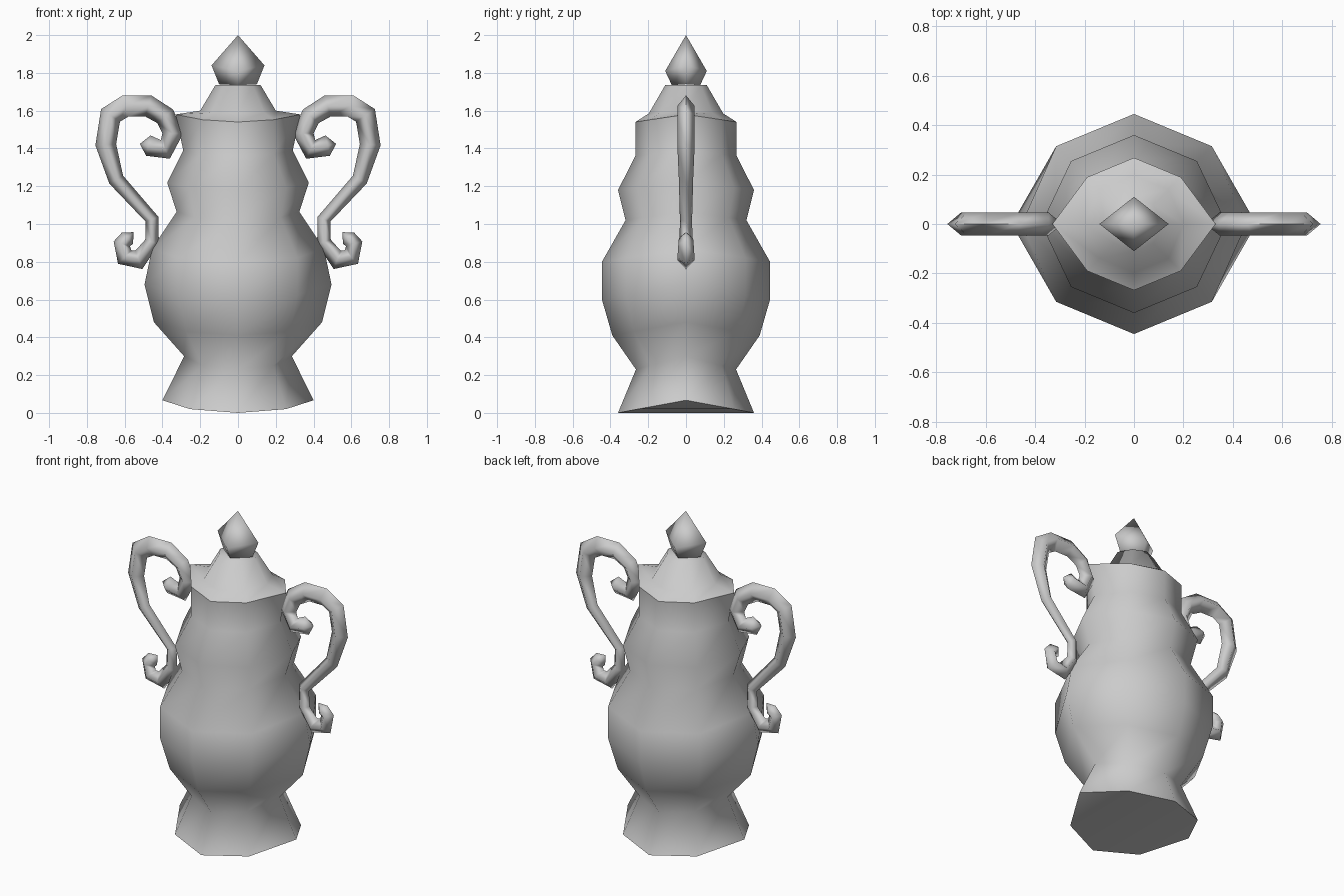
import bpy, bmesh, math
from mathutils import Vector

cube = bpy.data.objects.get("Cube")
if cube:
    bpy.data.objects.remove(cube, do_unlink=True)

grey = bpy.data.materials.new("plain_grey")
grey.use_nodes = True
grey.diffuse_color = (0.6, 0.6, 0.6, 1)
grey.node_tree.nodes["Principled BSDF"].inputs["Base Color"].default_value = (0.6, 0.6, 0.6, 1)


def finish(bm, name, angle):
    bmesh.ops.recalc_face_normals(bm, faces=bm.faces)
    mesh = bpy.data.meshes.new(name)
    bm.to_mesh(mesh)
    bm.free()
    mesh.materials.append(grey)
    obj = bpy.data.objects.new(name, mesh)
    bpy.context.collection.objects.link(obj)
    bpy.ops.object.select_all(action='DESELECT')
    obj.select_set(True)
    bpy.context.view_layer.objects.active = obj
    bpy.ops.object.shade_smooth_by_angle(angle=math.radians(angle))
    return obj


def bridge(bm, a, b):
    n = len(a)
    for i in range(n):
        bm.faces.new((a[i], a[(i + 1) % n], b[(i + 1) % n], b[i]))


def vessel_rings(bm, rows, sides):
    """Stack rings given as (depth radius, width radius, z at front, z at sides)."""
    rings = []
    for ry, rx, z0, z1 in rows:
        ring = []
        for i in range(sides):
            a = 2 * math.pi * i / sides
            c, s = math.cos(a), math.sin(a)
            on_side = abs(c) > 0.99
            x = c * (rx if on_side else ry)
            z = z1 if on_side else z0 + (z1 - z0) * 0.3 * (abs(c) > 0.1)
            ring.append(bm.verts.new((x, s * ry, z)))
        rings.append(ring)
    for a, b in zip(rings, rings[1:]):
        bridge(bm, a, b)
    return rings


# Body: eight-sided vessel whose rings curve up towards the handles
bm = bmesh.new()
rings = vessel_rings(bm, [
    (0.36, 0.40, 0.00, 0.067),
    (0.265, 0.285, 0.23, 0.30),
    (0.39, 0.445, 0.41, 0.48),
    (0.445, 0.495, 0.60, 0.68),
    (0.445, 0.455, 0.80, 0.87),
    (0.32, 0.325, 1.02, 1.065),
    (0.36, 0.375, 1.18, 1.22),
    (0.268, 0.29, 1.36, 1.39),
    (0.268, 0.33, 1.54, 1.58)], 8)
# Underside folded in strips running front to back
b = rings[0]
for ids in ((0, 1, 7), (1, 2, 6, 7), (2, 3, 5, 6), (3, 4, 5)):
    bm.faces.new([b[i] for i in ids])
finish(bm, "vessel_body", 75)

# Lid: shoulder and tapering neck
bm = bmesh.new()
rings = vessel_rings(bm, [
    (0.268, 0.33, 1.54, 1.58),
    (0.197, 0.20, 1.585, 1.60),
    (0.11, 0.12, 1.735, 1.735)], 8)
bm.faces.new(rings[-1])
finish(bm, "lid", 75)

# Knob: four-sided pointed finial
bm = bmesh.new()
rings = vessel_rings(bm, [
    (0.075, 0.10, 1.735, 1.74),
    (0.11, 0.14, 1.81, 1.84)], 4)
tip = bm.verts.new((0, 0, 2.0))
top = rings[-1]
for i in range(4):
    bm.faces.new((top[i], top[(i + 1) % 4], tip))
bm.faces.new(rings[0])
finish(bm, "lid_knob", 100)

# Handle path: (x, z, radius) from the upper scroll to the lower scroll
PATH = [
    (0.475, 1.415, 0.055), (0.385, 1.395, 0.055), (0.345, 1.48, 0.055),
    (0.385, 1.57, 0.055), (0.475, 1.625, 0.058), (0.595, 1.625, 0.058),
    (0.675, 1.575, 0.06), (0.70, 1.42, 0.055), (0.645, 1.235, 0.042),
    (0.455, 1.025, 0.036), (0.455, 0.905, 0.038), (0.525, 0.81, 0.052),
    (0.60, 0.825, 0.05), (0.615, 0.895, 0.045), (0.585, 0.925, 0.042)]


def scroll_handle(name, side):
    """Diamond-section tube along the scroll, closed to a point at each end."""
    bm = bmesh.new()
    pts = [Vector((x * side, 0, z)) for x, z, r in PATH]
    rings = []
    for i, p in enumerate(pts):
        before = (p - pts[i - 1]).normalized() if i else Vector()
        after = (pts[i + 1] - p).normalized() if i + 1 < len(pts) else Vector()
        t = (before + after).normalized()
        out = Vector((-t.z, 0, t.x)) * PATH[i][2]
        wide = Vector((0, min(0.046, PATH[i][2] * 0.9), 0))
        rings.append([bm.verts.new(p + d) for d in (out, wide, -out, -wide)])
    for a, b in zip(rings, rings[1:]):
        bridge(bm, a, b)
    for ring, p, q in ((rings[0], pts[0], pts[1]), (rings[-1], pts[-1], pts[-2])):
        end = bm.verts.new(p + (p - q).normalized() * 0.045)
        for i in range(4):
            bm.faces.new((ring[i], ring[(i + 1) % 4], end))
    finish(bm, name, 100)


scroll_handle("left_handle", 1)
scroll_handle("right_handle", -1)
